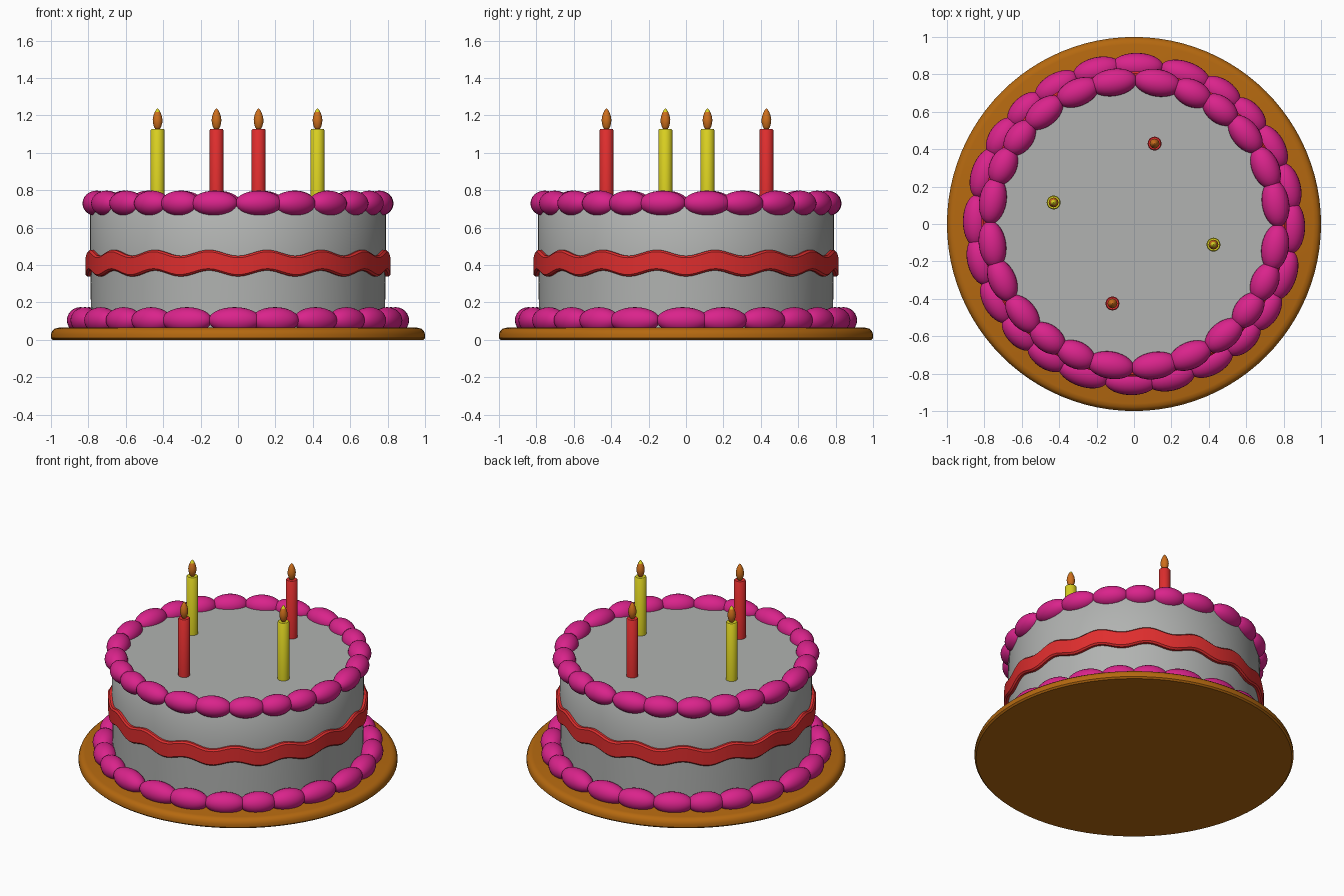
import bpy, bmesh, math
from mathutils import Matrix

if "Cube" in bpy.data.objects:
    bpy.data.objects.remove(bpy.data.objects["Cube"])

def mat(name, r, g, b):
    m = bpy.data.materials.new(name)
    m.diffuse_color = (r, g, b, 1)
    m.use_nodes = True
    m.node_tree.nodes["Principled BSDF"].inputs["Base Color"].default_value = m.diffuse_color
    return m

GREY = mat("grey_icing", 0.44, 0.45, 0.44)
PINK = mat("pink_icing", 0.70, 0.017, 0.26)
RED = mat("red", 0.74, 0.027, 0.027)
YELLOW = mat("yellow", 0.70, 0.63, 0.015)
BROWN = mat("brown_board", 0.46, 0.14, 0.005)
ORANGE = mat("orange_flame", 0.62, 0.16, 0.012)

def make(name, bm, mats, angle=40):
    bmesh.ops.recalc_face_normals(bm, faces=bm.faces)
    me = bpy.data.meshes.new(name)
    bm.to_mesh(me)
    bm.free()
    ob = bpy.data.objects.new(name, me)
    bpy.context.collection.objects.link(ob)
    for m in mats:
        me.materials.append(m)
    bpy.ops.object.select_all(action='DESELECT')
    ob.select_set(True)
    bpy.context.view_layer.objects.active = ob
    bpy.ops.object.shade_smooth_by_angle(angle=math.radians(angle))
    return ob

def lathe(profile, n, closed=False, wave=None, centre=(0, 0)):
    """Revolve (radius, z) points; wave(angle) shifts z."""
    bm = bmesh.new()
    rings = []
    for r, z in profile:
        ring = []
        for i in range(n):
            a = 2 * math.pi * i / n
            dz = wave(a) if wave else 0
            ring.append(bm.verts.new((centre[0] + r * math.cos(a),
                                      centre[1] + r * math.sin(a), z + dz)))
        rings.append(ring)
    pairs = list(zip(rings, rings[1:]))
    if closed:
        pairs.append((rings[-1], rings[0]))
    for p, q in pairs:
        for i in range(n):
            j = (i + 1) % n
            bm.faces.new((p[i], p[j], q[j], q[i]))
    if not closed:
        bm.faces.new(rings[0])
        bm.faces.new(rings[-1])
    return bm

# Board with a rounded upper rim
make("cake_board", lathe([(0.99, 0), (1, 0.01), (1, 0.03), (0.993, 0.048),
                          (0.98, 0.06), (0.96, 0.065)], 96), [BROWN])

# Cake body
make("cake_body", lathe([(0.785, 0.06), (0.79, 0.40), (0.79, 0.71),
                         (0.775, 0.73)], 96), [GREY])

# Wavy ribbon around the middle
band = [(0.775, 0.355), (0.805, 0.355), (0.815, 0.365),
        (0.815, 0.455), (0.805, 0.465), (0.775, 0.465)]
make("wavy_ribbon", lathe(band, 192, True,
                          lambda a: -0.016 * math.cos(16 * a)), [RED])

# Piped icing: slightly uneven beads, repeated every quarter turn
STEPS = [-9.4, 8.3, 23.1, 38.9, 53.0, 66.1]

def piping(name, radius, z, thick, tall, shift):
    bm = bmesh.new()
    for q in range(4):
        for k, s in enumerate(STEPS):
            prev = STEPS[k - 1] - (90 if k == 0 else 0)
            nxt = STEPS[(k + 1) % 6] + (90 if k == 5 else 0)
            half = math.radians(nxt - prev) / 4 * radius * 1.17
            a = math.radians(s + shift + 90 * q - 90)
            m = (Matrix.Rotation(a, 4, 'Z') @ Matrix.Translation((radius, 0, z))
                 @ Matrix.Diagonal((thick, half, tall, 1))
                 @ Matrix.Rotation(math.pi / 2, 4, 'X'))
            bmesh.ops.create_uvsphere(bm, u_segments=24, v_segments=14,
                                      radius=1, matrix=m)
    make(name, bm, [PINK], 80)

piping("top_piping", 0.765, 0.73, 0.073, 0.068, 0)
piping("bottom_piping", 0.842, 0.105, 0.073, 0.07, -9.5)

# Candles with flames
for i, (x, y, m) in enumerate([(0.11, 0.43, RED), (-0.43, 0.115, YELLOW),
                               (0.425, -0.11, YELLOW), (-0.115, -0.425, RED)]):
    make(f"candle_{i + 1}", lathe([(0.032, 0.715), (0.037, 0.72), (0.037, 1.122),
                                   (0.033, 1.127)], 24, centre=(x, y)), [m])
    flame = lathe([(0.008, 1.12), (0.019, 1.138), (0.025, 1.16), (0.026, 1.178),
                   (0.022, 1.2), (0.015, 1.218), (0.007, 1.232), (0.001, 1.238)],
                  20, centre=(x, y))
    # Yellow tips on the flames of the yellow candles
    if m is YELLOW:
        for f in flame.faces:
            f.material_index = int(f.calc_center_median().z > 1.215)
    make(f"flame_{i + 1}", flame, [ORANGE, YELLOW], 60)
